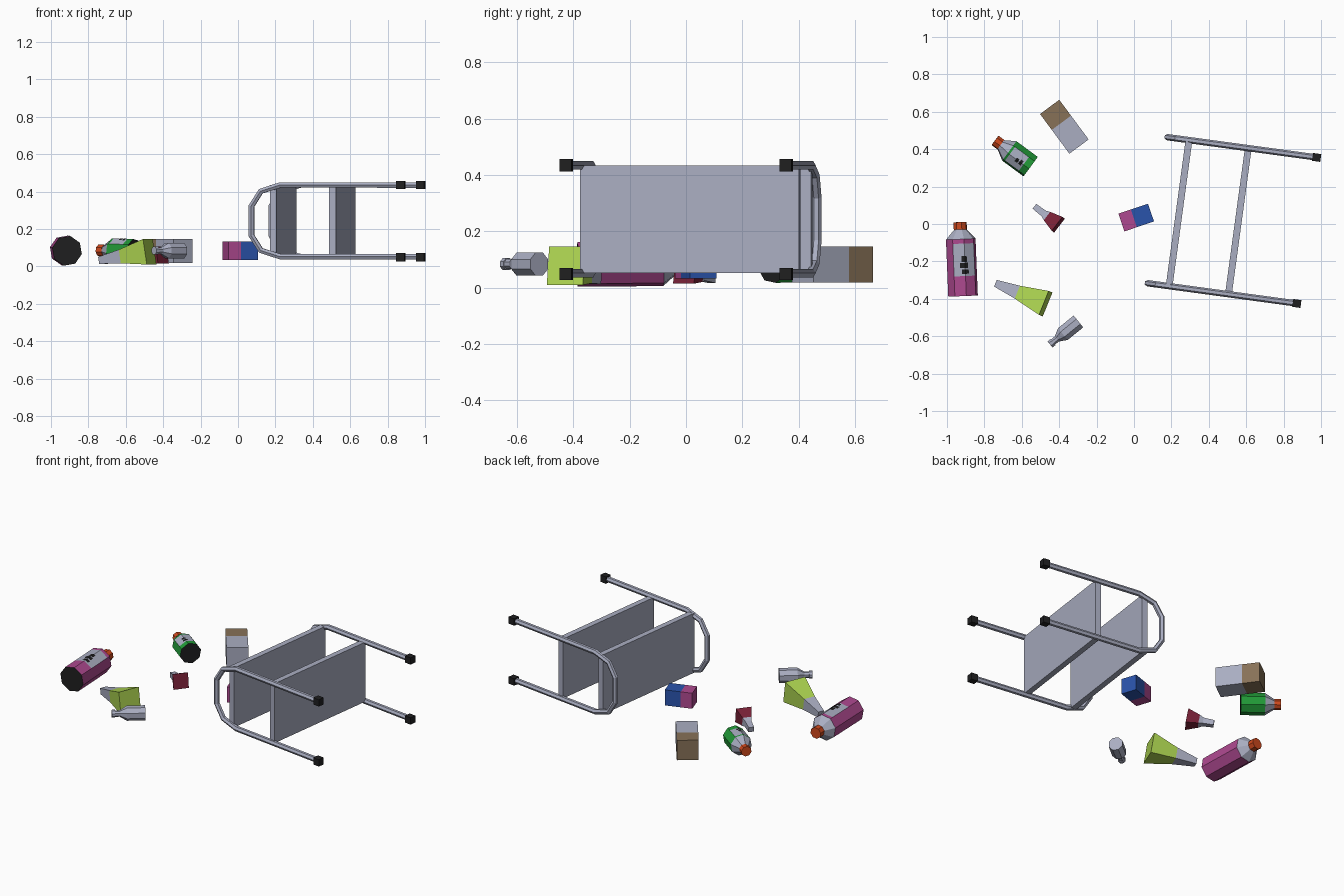
import bpy, bmesh, math
from mathutils import Vector, Matrix

if "Cube" in bpy.data.objects:
    bpy.data.objects.remove(bpy.data.objects["Cube"])


def material(name, r, g, b):
    m = bpy.data.materials.new(name)
    m.diffuse_color = [(c / 255) ** 2.2 for c in (r, g, b)] + [1]
    m.use_nodes = True
    m.node_tree.nodes["Principled BSDF"].inputs["Base Color"].default_value = m.diffuse_color
    return m


COL = {
    "grey": material("grey", 168, 172, 192),
    "black": material("black", 36, 36, 37),
    "pink": material("pink", 172, 74, 142),
    "orange": material("orange", 205, 74, 34),
    "green": material("green", 38, 152, 58),
    "brown": material("brown", 134, 113, 88),
    "blue": material("blue", 46, 84, 170),
    "maroon": material("maroon", 120, 38, 58),
    "lime": material("lime", 172, 212, 82),
}


def finish(name, bm, cols):
    me = bpy.data.meshes.new(name)
    bmesh.ops.recalc_face_normals(bm, faces=bm.faces)
    bm.to_mesh(me)
    bm.free()
    for c in cols:
        me.materials.append(COL[c])
    ob = bpy.data.objects.new(name, me)
    bpy.context.collection.objects.link(ob)
    return ob


def axes(base, tip):
    a = Vector(tip) - Vector(base)
    s = a.cross(Vector((0, 0, 1))).normalized()
    return a, s, s.cross(a).normalized()


def loft(name, base, tip, n, start, rings, bands, end_col=None, label=None):
    """Rings of (t, radius) along base->tip, one colour per band between rings.
    The band with index `label` turns grey on its upward faces."""
    a, s, up = axes(base, tip)
    cols = list(dict.fromkeys(bands + [end_col or bands[0], "grey"]))
    bm = bmesh.new()
    loops = []
    for t, r in rings:
        loops.append([bm.verts.new(Vector(base) + a * t + r * (s * math.sin(q) + up * math.cos(q)))
                      for q in (math.radians(start) + k * 2 * math.pi / n for k in range(n))])
    for i, c in enumerate(bands):
        for k in range(n):
            j = (k + 1) % n
            f = bm.faces.new((loops[i][k], loops[i][j], loops[i + 1][j], loops[i + 1][k]))
            f.normal_update()
            f.material_index = cols.index("grey" if i == label and abs(f.normal.z) > .75
                                          and f.calc_center_median().z > base[2] else c)
    f = bm.faces.new(loops[0])
    f.material_index = cols.index(end_col or bands[0])
    f = bm.faces.new(loops[-1])
    f.material_index = cols.index(bands[-1])
    return finish(name, bm, cols)


def label_marks(name, base, tip, radius, start, marks):
    """Thin dark bars folded over the octagon edge in the middle of the label."""
    a, s, up = axes(base, tip)
    e = [s * math.sin(math.radians(start + d)) + up * math.cos(math.radians(start + d)) for d in (-45, 0, 45)]
    bm = bmesh.new()
    for t0, t1, f0, f1 in marks:
        pts = [e[1].lerp(e[0], f0), e[1], e[1].lerp(e[2], f1)]
        rows = [[bm.verts.new(Vector(base) + a * t + p * radius * 1.02) for p in pts] for t in (t0, t1)]
        for k in range(2):
            bm.faces.new((rows[0][k], rows[0][k + 1], rows[1][k + 1], rows[1][k]))
    bm.normal_update()
    for f in bm.faces:
        if f.normal.z < 0:
            f.normal_flip()
    me = bpy.data.meshes.new(name)
    bm.to_mesh(me)
    bm.free()
    me.materials.append(COL["black"])
    bpy.context.collection.objects.link(bpy.data.objects.new(name, me))


# --- toppled trolley table: local u along the legs, v between the two frames ---
ANG = math.atan2(-0.11, 0.81)
M = Matrix.Translation((0.068, -0.316, 0)) @ Matrix.Rotation(ANG, 4, "Z")
SPAN, END = 0.788, 0.815
LOW, HIGH = 0.052, 0.435


def block(name, centre, size, col):
    bm = bmesh.new()
    bmesh.ops.create_cube(bm, size=1, matrix=M @ Matrix.Translation(centre) @ Matrix.Diagonal((*size, 1)))
    return finish(name, bm, [col])


# bent tube frames with their rubber feet
half = [(END, LOW), (0.16, LOW), (0.055, 0.085), (0.004, 0.165)]
path = half + [(u, LOW + HIGH - z) for u, z in reversed(half)]
for side, v in (("near", 0), ("far", SPAN)):
    cu = bpy.data.curves.new(side + "_frame_path", "CURVE")
    cu.dimensions = "3D"
    cu.bevel_depth, cu.bevel_resolution, cu.use_fill_caps = 0.017, 1, True
    sp = cu.splines.new("POLY")
    sp.points.add(len(path) - 1)
    for p, (u, z) in zip(sp.points, path):
        p.co = (*(M @ Vector((u, v, z))), 1)
    sp.use_smooth = False
    tmp = bpy.data.objects.new("frame_helper", cu)
    bpy.context.collection.objects.link(tmp)
    bpy.context.view_layer.update()
    me = bpy.data.meshes.new_from_object(tmp.evaluated_get(bpy.context.evaluated_depsgraph_get()))
    bpy.data.objects.remove(tmp)
    me.materials.clear()
    me.materials.append(COL["grey"])
    bpy.context.collection.objects.link(bpy.data.objects.new(side + "_tube_frame", me))
    for level, z in (("lower", LOW - .003), ("upper", HIGH)):
        block(f"{side}_{level}_foot", (END - .005, v, z), (0.044, 0.042, 0.044), "black")

# shelves
for name, u in (("upper_shelf", 0.121), ("lower_shelf", 0.441)):
    block(name, (u, SPAN / 2, (LOW + HIGH) / 2), (0.036, SPAN - .004, HIGH - LOW), "grey")

# --- big pink bottle ---
b, t = (-0.914, -0.385, 0.083), (-0.93, 0.01, 0.086)
loft("pink_bottle", b, t, 8, 12.5,
     [(0, .081), (.27, .081), (.71, .081), (.77, .081), (.9, .034), (.9, .036), (1, .036)],
     ["pink", "pink", "pink", "grey", "orange", "orange"], "black", label=1)
label_marks("pink_bottle_marks", b, t, .081, 12.5,
            [(.3, .36, .3, .35), (.38, .45, .45, .3), (.46, .54, .3, .2)])

# --- green bottle ---
b, t = (-0.553, 0.307, 0.082), (-0.743, 0.447, 0.085)
loft("green_bottle", b, t, 8, -12.5,
     [(0, .066), (.16, .066), (.55, .066), (.6, .066), (.84, .03), (.84, .032), (1, .032)],
     ["green", "green", "green", "grey", "orange", "orange"], "black", label=1)
label_marks("green_bottle_marks", b, t, .066, -12.5, [(.2, .27, .3, .3), (.3, .37, .3, .2)])

# --- small grey bottle ---
loft("grey_bottle", (-0.297, -0.521, 0.084), (-0.449, -0.644, 0.084), 8, 22.5,
     [(0, .044), (.55, .044), (.76, .019), (.9, .019), (.9, .023), (1, .023)], ["grey"] * 5)

# --- square flasks lying on one side ---
R2 = math.sqrt(2)
loft("lime_flask", (-0.472, -0.426, 0.078), (-0.738, -0.318, 0.032), 4, 45,
     [(0, .069 * R2), (.55, .037 * R2), (1, .019 * R2)], ["lime", "grey"])
loft("maroon_flask", (-0.405, -0.004, 0.061), (-0.53, 0.093, 0.033), 4, 45,
     [(0, .047 * R2), (.45, .028 * R2), (.6, .019 * R2), (1, .016 * R2)], ["maroon", "grey", "grey"])

# --- two-tone cartons ---
loft("brown_carton", (-0.451, 0.626, 0.083), (-0.294, 0.414, 0.083), 4, 45,
     [(0, .064 * R2), (.4, .064 * R2), (1, .064 * R2)], ["brown", "grey"])
loft("blue_carton", (-0.067, 0.008, 0.083), (0.091, 0.061, 0.083), 4, 45,
     [(0, .05 * R2), (.42, .05 * R2), (1, .05 * R2)], ["pink", "blue"])
